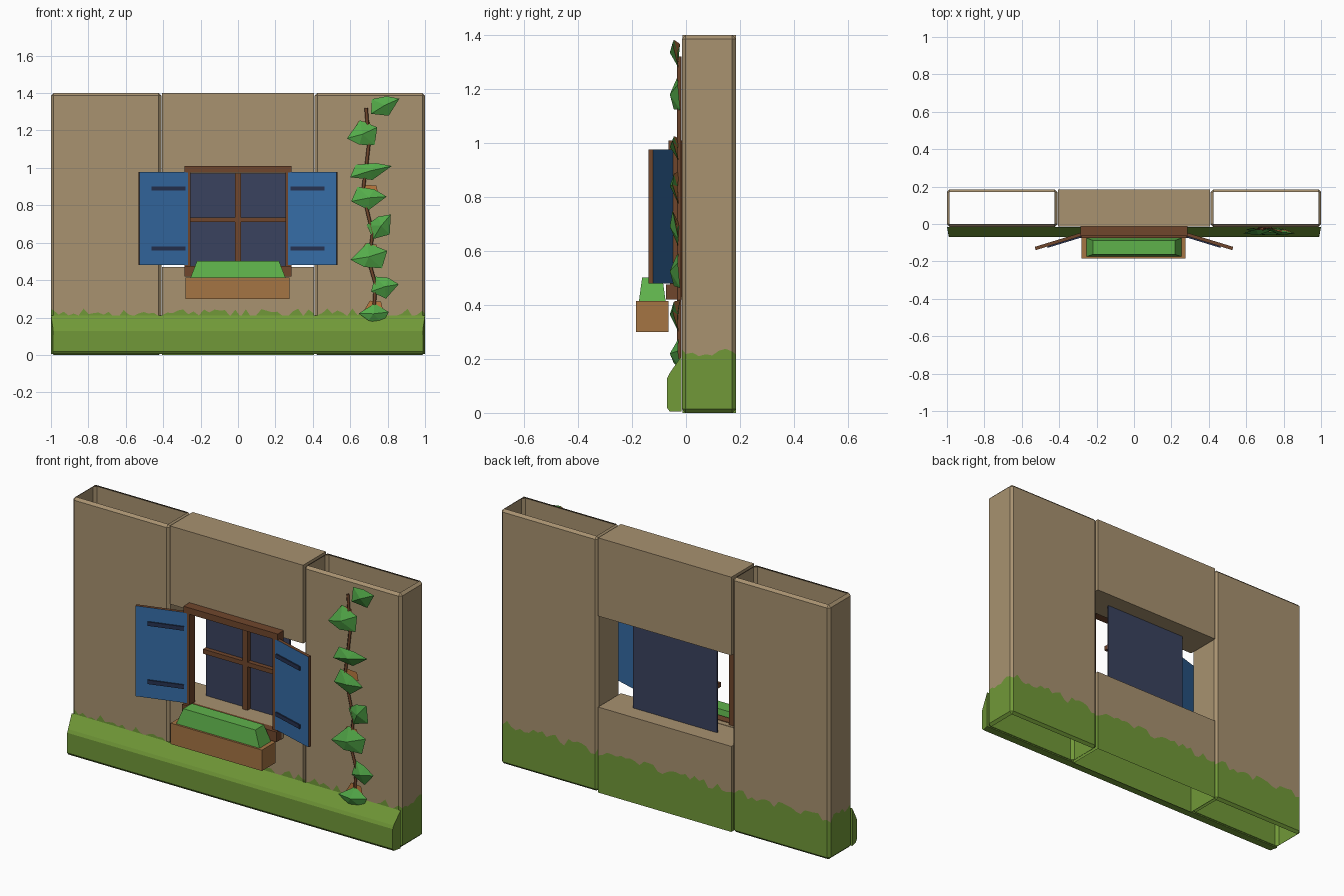
import bpy, bmesh, math, random
from mathutils import Vector, Matrix

if "Cube" in bpy.data.objects:
    bpy.data.objects.remove(bpy.data.objects["Cube"])

random.seed(4)


def material(name, r, g, b):
    m = bpy.data.materials.new(name)
    m.diffuse_color = [((c / 255 + 0.055) / 1.055) ** 2.4 for c in (r, g, b)] + [1]
    m.use_nodes = True
    m.node_tree.nodes["Principled BSDF"].inputs["Base Color"].default_value = m.diffuse_color
    return m


PLASTER = material("plaster", 168, 146, 112)
MOSS = material("moss", 113, 153, 56)
WOOD = material("dark wood", 112, 70, 44)
PLANTER = material("planter wood", 165, 117, 68)
GLASS = material("window glass", 58, 66, 94)
BLUE = material("shutter blue", 53, 108, 166)
IRON = material("hinge iron", 38, 50, 80)
FOLIAGE = material("foliage", 95, 178, 75)
LEAF = material("ivy leaf", 84, 172, 74)
DRY = material("dry leaf", 188, 122, 64)


def finish(name, bm, *mats):
    mesh = bpy.data.meshes.new(name)
    bm.to_mesh(mesh)
    bm.free()
    for m in mats:
        mesh.materials.append(m)
    ob = bpy.data.objects.new(name, mesh)
    bpy.context.collection.objects.link(ob)
    return ob


def box_bm(lo, hi, bevel=0):
    bm = bmesh.new()
    lo, hi = Vector(lo), Vector(hi)
    bmesh.ops.create_cube(bm, size=1, matrix=Matrix.Translation((lo + hi) / 2)
                          @ Matrix.Diagonal((*(hi - lo), 1)))
    if bevel:
        bmesh.ops.bevel(bm, geom=bm.edges[:], offset=bevel, segments=1, affect='EDGES')
    return bm


def box(name, lo, hi, mat, bevel=0):
    return finish(name, box_bm(lo, hi, bevel), mat)


def remove_ends(bm, top, bottom):
    bm.normal_update()
    ends = [f for f in bm.faces if (top and f.normal.z > 0.99) or (bottom and f.normal.z < -0.99)]
    bmesh.ops.delete(bm, geom=ends, context='FACES')


def mossy_wall(name, bm):
    # cut a ragged line round the wall and colour everything under it as moss
    level = 0.22
    cut = bmesh.ops.bisect_plane(bm, geom=bm.verts[:] + bm.edges[:] + bm.faces[:],
                                 plane_co=(0, 0, level), plane_no=(0, 0, 1))["geom_cut"]
    for e in [g for g in cut if isinstance(g, bmesh.types.BMEdge)]:
        n = int(e.calc_length() / 0.028)
        if n > 0:
            bmesh.ops.bisect_edges(bm, edges=[e], cuts=n)
    for v in bm.verts:
        if abs(v.co.z - level) < 1e-4:
            v.co.z += random.uniform(-0.018, 0.028)
    for f in bm.faces:
        f.material_index = 1 if f.calc_center_bounds().z < level else 0
    finish(name, bm, PLASTER, MOSS)


# Wall: hollow side panels, and a middle bay open across its full width
for side, x0, x1 in (("left", -1, -0.41), ("right", 0.41, 1)):
    bm = box_bm((x0, -0.015, 0), (x1, 0.185, 1.4), 0.014)
    remove_ends(bm, True, True)
    mossy_wall(side + "_wall_panel", bm)
bm = box_bm((-0.405, -0.013, 0), (0.405, 0.185, 0.47))
remove_ends(bm, False, True)
mossy_wall("wall_below_window", bm)
box("wall_above_window", (-0.405, -0.013, 0.97), (0.405, 0.185, 1.4), PLASTER)

# Moss bank along the foot of the wall
bm = bmesh.new()
profile = [(-0.06, 0.005), (-0.07, 0.018), (-0.07, 0.128), (-0.062, 0.145), (-0.016, 0.212), (-0.016, 0.005)]
f = bm.faces.new([bm.verts.new((-1, y, z)) for y, z in profile])
ext = bmesh.ops.extrude_face_region(bm, geom=[f])["geom"]
bmesh.ops.translate(bm, vec=(2, 0, 0), verts=[g for g in ext if isinstance(g, bmesh.types.BMVert)])
for v in bm.verts:  # chamfer the outer ends a little
    if v.co.y < -0.05:
        v.co.x *= 0.99
bmesh.ops.recalc_face_normals(bm, faces=bm.faces[:])
finish("moss_bank", bm, MOSS)

# Window frame, sill, glass and glazing bars
for s, n in ((-1, "left"), (1, "right")):
    a, b = sorted((s * 0.253, s * 0.287))
    box("frame_post_" + n, (a, -0.06, 0.43), (b, -0.013, 0.98), WOOD)
box("frame_top", (-0.287, -0.065, 0.975), (0.287, -0.013, 1.01), WOOD)
box("frame_sill", (-0.287, -0.075, 0.42), (0.287, -0.03, 0.475), WOOD)
box("stone_sill", (-0.287, -0.03, 0.42), (0.287, 0, 0.472), PLASTER)
box("glass", (-0.255, 0.085, 0.47), (0.255, 0.094, 0.97), GLASS)
box("glazing_bar_upright", (-0.015, 0.06, 0.47), (0.015, 0.085, 0.97), WOOD)
box("glazing_bar_cross", (-0.255, 0.06, 0.71), (0.255, 0.085, 0.735), WOOD)

# Shutters swung open: blue boards with wooden edges and iron straps
for s, n in ((-1, "left"), (1, "right")):
    pose = Matrix.Translation((s * 0.27, -0.052, 0)) @ Matrix.Rotation(-s * math.radians(17), 4, 'Z')
    bm = box_bm(sorted((0, s * 0.27))[:1] + [-0.009, 0.48],
                sorted((0, s * 0.27))[1:] + [0.009, 0.977])
    bm.normal_update()
    for f in bm.faces:
        f.material_index = 0 if abs(f.normal.y) > 0.9 else 1
    finish("shutter_" + n, bm, BLUE, WOOD).matrix_world = pose
    for z in (0.57, 0.89):
        a, b = sorted((s * 0.015, s * 0.205))
        box("strap_" + n, (a, -0.016, z - 0.011), (b, -0.009, z + 0.011), IRON).matrix_world = pose

# Flower box with a clipped block of foliage
box("flower_box", (-0.28, -0.185, 0.3), (0.275, -0.065, 0.415), PLANTER)
bm = box_bm((-0.255, -0.175, 0.41), (0.255, -0.075, 0.502))
for v in bm.verts:
    if v.co.z > 0.45:
        v.co.x *= 0.86
        v.co.y = -0.125 + (v.co.y + 0.125) * 0.75
finish("flower_box_foliage", bm, FOLIAGE)

# Ivy stem
curve = bpy.data.curves.new("ivy_stem", 'CURVE')
curve.dimensions = '3D'
curve.bevel_depth = 0.009
curve.bevel_resolution = 0
curve.use_fill_caps = True
path = [(0.685, 1.32), (0.70, 1.13), (0.685, 1.0), (0.667, 0.87), (0.72, 0.65),
        (0.70, 0.5), (0.735, 0.38), (0.725, 0.2)]
sp = curve.splines.new('POLY')
sp.points.add(len(path) - 1)
for p, (x, z) in zip(sp.points, path):
    p.co = (x, -0.025, z, 1)
curve.materials.append(WOOD)
bpy.context.collection.objects.link(bpy.data.objects.new("ivy_stem", curve))

# Ivy leaves: folded five-sided blades, dry underneath (x, z, angle, length, width)
leaves = [(0.785, 1.335, 20, 0.17, 0.12), (0.665, 1.18, 190, 0.17, 0.15),
          (0.71, 0.985, 10, 0.23, 0.10), (0.70, 0.84, 0, 0.19, 0.13),
          (0.765, 0.69, 45, 0.16, 0.13), (0.70, 0.525, 185, 0.2, 0.15),
          (0.785, 0.365, 5, 0.15, 0.13), (0.725, 0.22, 175, 0.16, 0.11)]
outline = [(-0.5, -0.15), (-0.32, 0.45), (0.15, 0.35), (0.5, 0.05), (0.0, -0.5)]
depths = [-0.03, -0.022, -0.045, -0.05, -0.028]
for i, (x, z, ang, length, width) in enumerate(leaves):
    turn = Matrix.Rotation(math.radians(ang), 2)
    bm = bmesh.new()
    rim = []
    for (u, w), y in zip(outline, depths):
        q = turn @ Vector((u * length, w * width))
        rim.append(bm.verts.new((x + q.x, y, z + q.y)))
    ridge = bm.verts.new((x, -0.06, z))
    back = bm.verts.new((x, -0.032, z))
    for k in range(5):
        bm.faces.new((rim[k], rim[(k + 1) % 5], ridge))
        bm.faces.new((rim[(k + 1) % 5], rim[k], back)).material_index = 1 if k in (1, 3) else 0
    bmesh.ops.recalc_face_normals(bm, faces=bm.faces[:])
    finish("ivy_leaf_%d" % (i + 1), bm, LEAF, DRY)
    # small dry leaf peeping out from behind every other blade
    if i % 2:
        bm = bmesh.new()
        bm.faces.new([bm.verts.new((x + a, -0.024, z + b)) for a, b in
                      ((-0.05, 0.02), (0.05, 0.02), (0.04, 0.065), (-0.02, 0.07))])
        finish("dry_leaf_%d" % (i + 1), bm, DRY)
